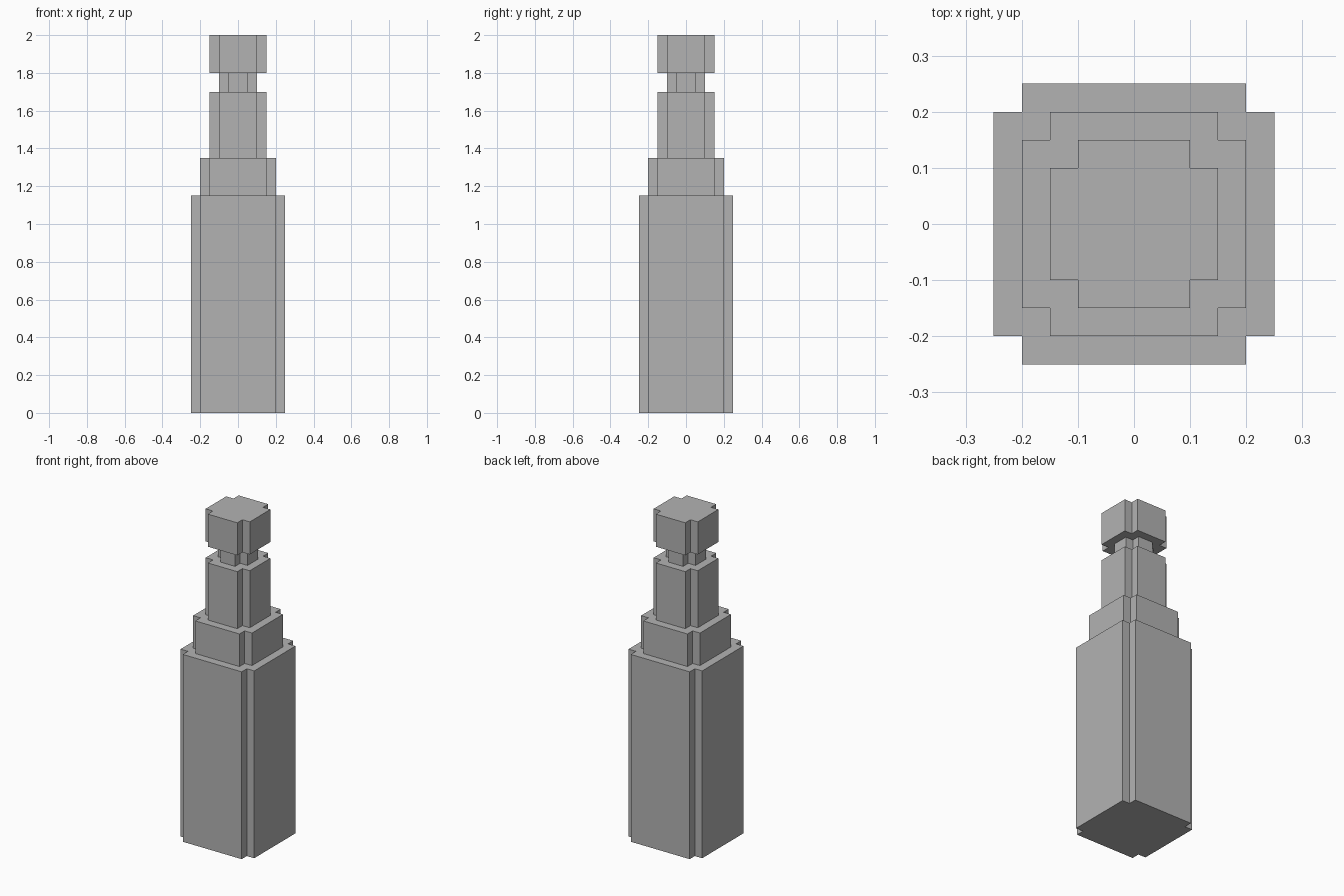
import bpy
import bmesh

cube = bpy.data.objects.get("Cube")
if cube:
    bpy.data.objects.remove(cube, do_unlink=True)

# One plain grey for the whole tower
grey = bpy.data.materials.new("stone_grey")
grey.use_nodes = True
colour = (0.45, 0.45, 0.45, 1)
grey.diffuse_color = colour
grey.node_tree.nodes["Principled BSDF"].inputs["Base Color"].default_value = colour

NOTCH = 0.05  # square cut at every vertical corner


def tier(name, half, bottom, top):
    """Square prism with a notched corner, extruded from bottom to top."""
    inner = half - NOTCH
    corner = [(half, inner), (inner, inner), (inner, half)]
    outline = []
    for _ in range(4):
        outline += corner
        corner = [(-y, x) for x, y in corner]  # quarter turn

    bm = bmesh.new()
    base = bm.faces.new([bm.verts.new((x, y, bottom)) for x, y in outline])
    solid = bmesh.ops.extrude_face_region(bm, geom=[base], use_keep_orig=True)
    raised = [v for v in solid["geom"] if isinstance(v, bmesh.types.BMVert)]
    bmesh.ops.translate(bm, verts=raised, vec=(0, 0, top - bottom))
    bmesh.ops.recalc_face_normals(bm, faces=bm.faces)

    mesh = bpy.data.meshes.new(name)
    bm.to_mesh(mesh)
    bm.free()
    mesh.materials.append(grey)
    bpy.context.collection.objects.link(bpy.data.objects.new(name, mesh))


# Stacked tiers, bottom to top
tier("main_shaft", 0.25, 0, 1.15)
tier("shoulder", 0.2, 1.15, 1.35)
tier("upper_shaft", 0.15, 1.35, 1.7)
tier("neck", 0.1, 1.7, 1.8)
tier("cap", 0.15, 1.8, 2)
